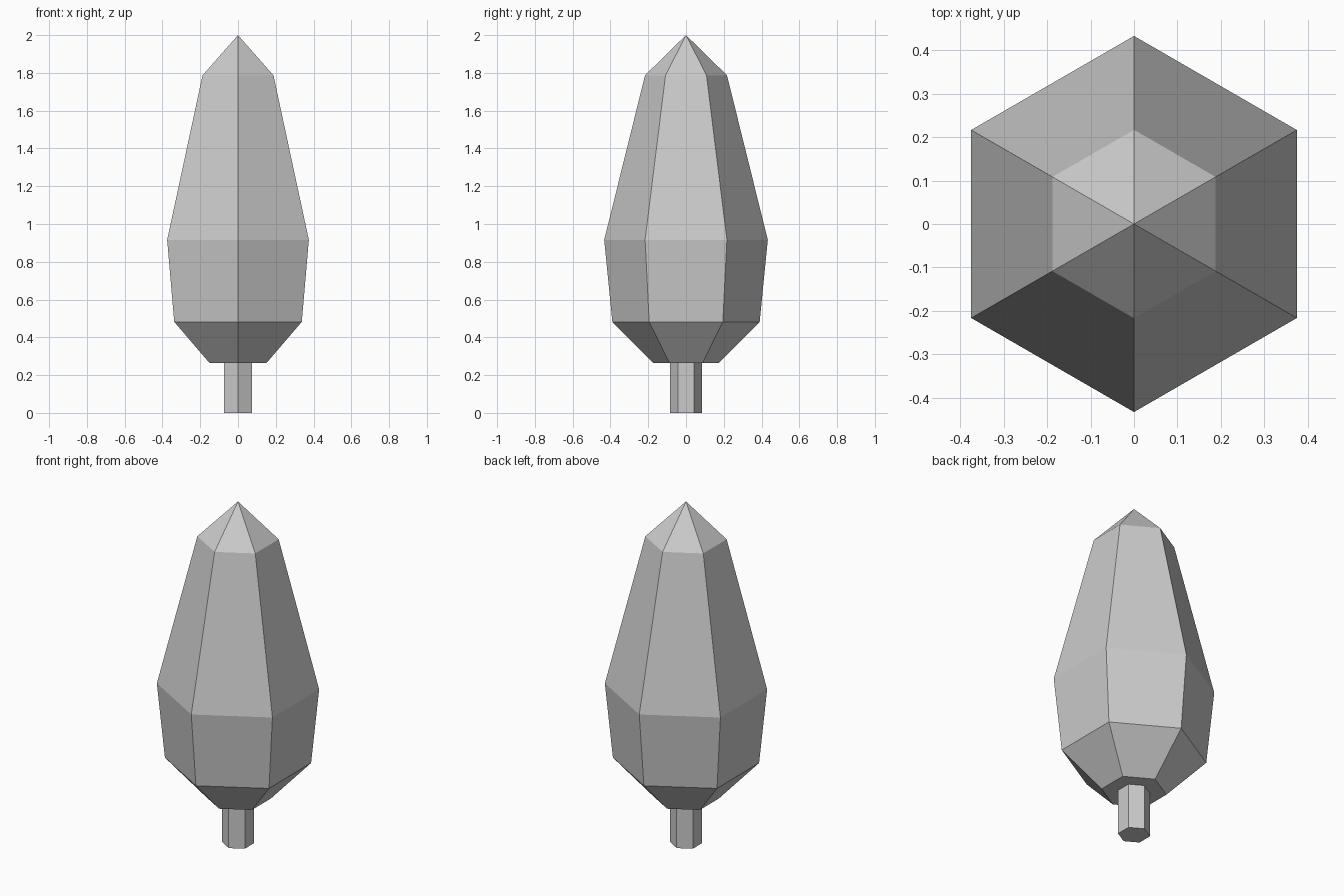
import bpy, bmesh, math

if "Cube" in bpy.data.objects:
    bpy.data.objects.remove(bpy.data.objects["Cube"])

SIDES = 6


def lathe(name, profile):
    """Six-sided solid from (radius, z) rings; radius 0 makes a point."""
    bm = bmesh.new()
    rings = []
    for r, z in profile:
        if r == 0:
            rings.append([bm.verts.new((0, 0, z))] * SIDES)
            continue
        angles = [math.pi / 2 + i * math.tau / SIDES for i in range(SIDES)]
        rings.append([bm.verts.new((r * math.cos(a), r * math.sin(a), z)) for a in angles])
    for low, high in zip(rings, rings[1:]):
        for i in range(SIDES):
            j = (i + 1) % SIDES
            # dict keeps order while merging repeated tip vertices
            bm.faces.new(list(dict.fromkeys((low[i], low[j], high[j], high[i]))))
    for ring, (r, z) in ((rings[0], profile[0]), (rings[-1], profile[-1])):
        if r > 0:
            bm.faces.new(ring)
    bmesh.ops.recalc_face_normals(bm, faces=bm.faces)
    mesh = bpy.data.meshes.new(name)
    bm.to_mesh(mesh)
    bm.free()
    obj = bpy.data.objects.new(name, mesh)
    bpy.context.collection.objects.link(obj)
    return obj


# Trunk
lathe("trunk", [(0.086, 0), (0.086, 0.265)])

# Tree crown
lathe("crown", [(0.175, 0.265), (0.39, 0.482), (0.433, 0.916), (0.217, 1.787), (0, 2.0)])
